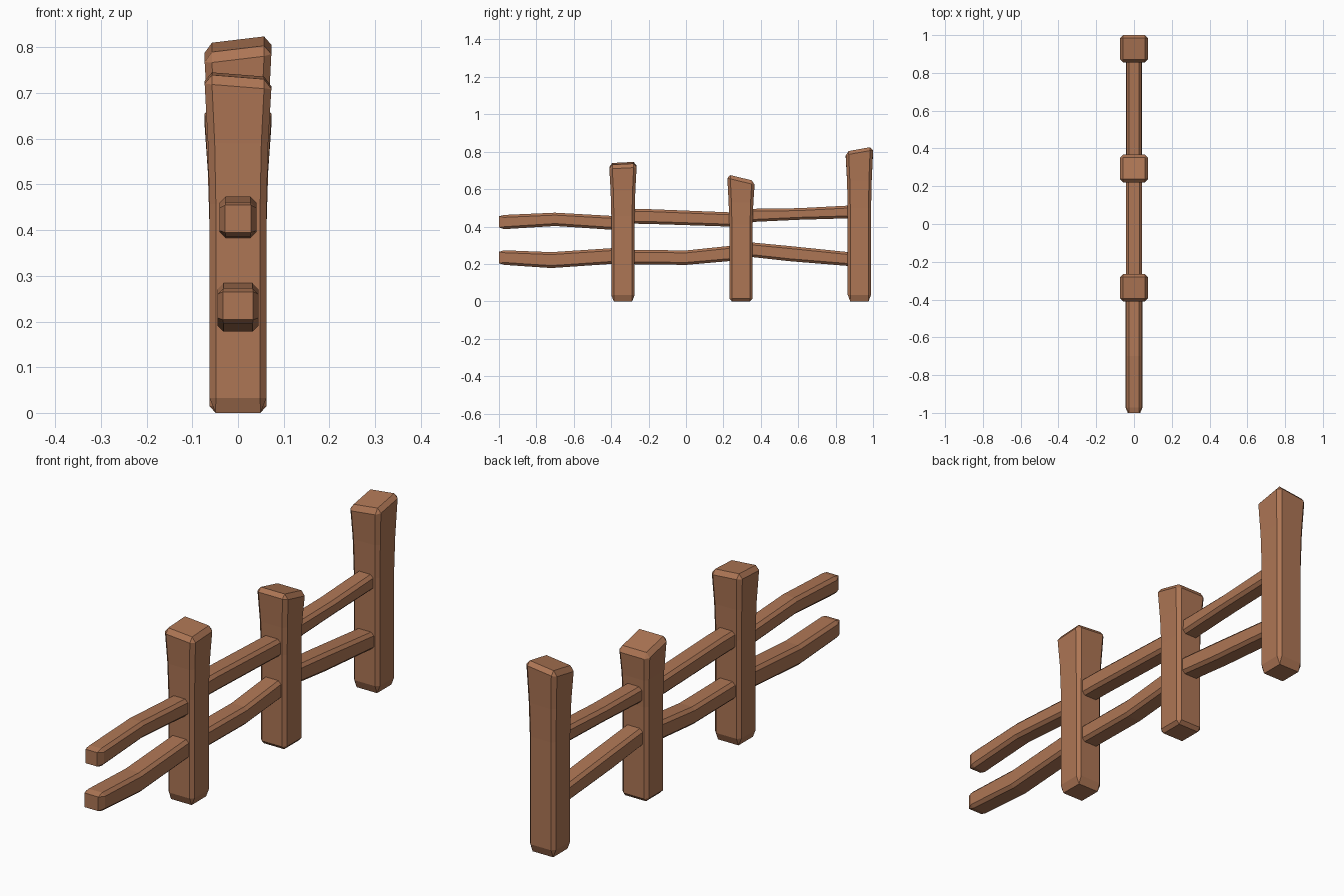
import bpy, bmesh

if "Cube" in bpy.data.objects:
    bpy.data.objects.remove(bpy.data.objects["Cube"])

wood = bpy.data.materials.new("warm brown wood")
wood.diffuse_color = (0.42, 0.18, 0.09, 1)
wood.use_nodes = True
wood.node_tree.nodes["Principled BSDF"].inputs["Base Color"].default_value = wood.diffuse_color


def octagon(a, b, c):
    """Rectangle outline of half sizes a, b with corners cut by c."""
    return [(a, c - b), (a, b - c), (a - c, b), (c - a, b),
            (-a, b - c), (-a, c - b), (c - a, -b), (a - c, -b)]


def loft(name, rings):
    """Skin closed rings of equal length, cap both ends."""
    bm = bmesh.new()
    loops = [[bm.verts.new(p) for p in ring] for ring in rings]
    for lo, hi in zip(loops, loops[1:]):
        n = len(lo)
        for i in range(n):
            j = (i + 1) % n
            bm.faces.new((lo[i], lo[j], hi[j], hi[i]))
    bm.faces.new(loops[0][::-1])
    bm.faces.new(loops[-1])
    bmesh.ops.remove_doubles(bm, verts=bm.verts, dist=0.0005)
    bmesh.ops.recalc_face_normals(bm, faces=bm.faces)
    me = bpy.data.meshes.new(name)
    bm.to_mesh(me)
    bm.free()
    me.materials.append(wood)
    ob = bpy.data.objects.new(name, me)
    bpy.context.collection.objects.link(ob)
    return ob


def post(name, y0, top, foot, slope_x, slope_y):
    """Flared post with cut corners and a tilted top."""
    # height, half width, corner cut, amount of tilt
    profile = [(0, 0.049, 0, 0), (foot, 0.0625, 0.014, 0),
               (top * 0.62, 0.0625, 0.014, 0), (top * 0.8, 0.066, 0.015, 0.1),
               (top - 0.02, 0.073, 0.016, 1), (top, 0.057, 0, 1)]
    loft(name, [[(x, y0 + y, z + t * (slope_x * x + slope_y * y))
                 for x, y in octagon(h, h, c)] for z, h, c, t in profile])


def rail(name, half_x, path, free_end=False):
    """Rail along y; path holds (y, bottom z, top z)."""
    rings = []
    for i, (y, z0, z1) in enumerate(path):
        a, b, c = half_x, (z1 - z0) / 2, 0.013
        if i == 0 and free_end:      # chamfered visible end
            a, b, c = a - 0.012, b - 0.001, 0
        rings.append([(x, y, (z0 + z1) / 2 + z) for x, z in octagon(a, b, c)])
    loft(name, rings)


# posts
post("front_post", -0.337, 0.738, 0.033, -0.08, 0.05)
post("middle_post", 0.294, 0.661, 0.015, 0.0, -0.24)
post("back_post", 0.927, 0.807, 0.035, 0.12, 0.18)

# upper rails
rail("upper_rail_front", 0.040, [(-1, 0.394, 0.456), (-0.972, 0.386, 0.462),
     (-0.70, 0.403, 0.474), (-0.40, 0.383, 0.457), (-0.34, 0.383, 0.457)], True)
rail("upper_rail_middle", 0.042, [(-0.33, 0.416, 0.494), (-0.20, 0.414, 0.493),
     (0.23, 0.400, 0.476), (0.29, 0.398, 0.474)])
rail("upper_rail_back", 0.040, [(0.30, 0.422, 0.494), (0.60, 0.436, 0.498),
     (0.87, 0.444, 0.512), (0.92, 0.446, 0.514)])

# lower rails
rail("lower_rail_front", 0.045, [(-1, 0.203, 0.266), (-0.972, 0.195, 0.273),
     (-0.72, 0.178, 0.263), (-0.40, 0.200, 0.284), (-0.34, 0.203, 0.288)], True)
rail("lower_rail_middle", 0.043, [(-0.33, 0.199, 0.276), (0.0, 0.195, 0.272),
     (0.23, 0.215, 0.296), (0.29, 0.221, 0.302)])
rail("lower_rail_back", 0.043, [(0.30, 0.240, 0.318), (0.36, 0.236, 0.314),
     (0.55, 0.215, 0.296), (0.87, 0.189, 0.263), (0.92, 0.186, 0.258)])
